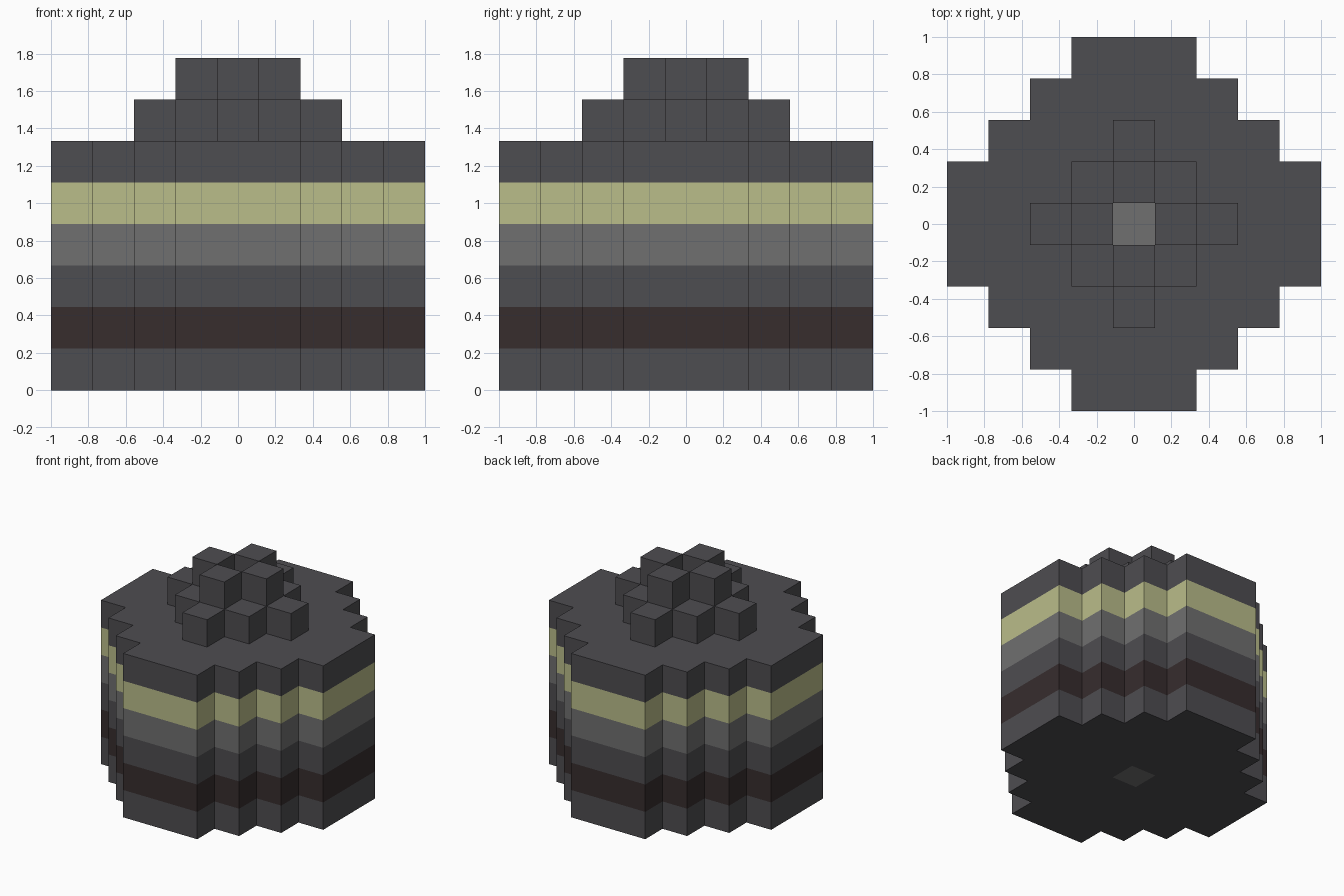
import bpy
import bmesh
from mathutils import Vector

if "Cube" in bpy.data.objects:
    bpy.data.objects.remove(bpy.data.objects["Cube"], do_unlink=True)

SIZE = 2 / 9  # edge of one block


def make_material(name, rgb):
    mat = bpy.data.materials.new(name)
    mat.use_nodes = True
    color = (*rgb, 1)
    mat.diffuse_color = color
    mat.node_tree.nodes["Principled BSDF"].inputs["Base Color"].default_value = color
    return mat


dark_grey = make_material("dark grey", (0.076, 0.074, 0.082))
mid_grey = make_material("mid grey", (0.162, 0.162, 0.162))
brown = make_material("dark brown", (0.038, 0.026, 0.027))
yellow = make_material("pale yellow", (0.491, 0.508, 0.254))


def diamond(reach, layer):
    """Blocks of one stepped round layer, leaving out the middle one."""
    span = range(-4, 5)
    return {(i, j, layer) for i in span for j in span
            if 0 < abs(i) + abs(j) <= reach}


# Parts from the ground up: name, blocks, material
parts = [
    ("base_band", diamond(5, 0), dark_grey),
    ("brown_band", diamond(5, 1), brown),
    ("lower_body_band", diamond(5, 2), dark_grey),
    ("grey_band", diamond(5, 3), mid_grey),
    ("yellow_band", diamond(5, 4), yellow),
    ("upper_body_band", diamond(5, 5), dark_grey),
    ("crown_lower_step", diamond(2, 6), dark_grey),
    ("crown_upper_step", diamond(1, 7), dark_grey),
    ("centre_core", {(0, 0, k) for k in range(7)}, mid_grey),
]
filled = set().union(*(cells for _, cells, _ in parts))


def build(name, cells, mat):
    """Join the exposed block sides of a part into one flat-faced mesh."""
    bm = bmesh.new()
    for cell in sorted(cells):
        centre = Vector((cell[0], cell[1], cell[2] + 0.5))
        for axis in range(3):
            for sign in (-1, 1):
                normal = Vector((0, 0, 0))
                normal[axis] = sign
                if tuple(c + int(n) for c, n in zip(cell, normal)) in filled:
                    continue
                u = Vector((0, 0, 0))
                u[(axis + 1) % 3] = 0.5
                v = normal.cross(u)
                mid = centre + normal / 2
                corners = (mid - u - v, mid + u - v, mid + u + v, mid - u + v)
                bm.faces.new([bm.verts.new(p * SIZE) for p in corners])
    bmesh.ops.remove_doubles(bm, verts=bm.verts[:], dist=0.001)
    mesh = bpy.data.meshes.new(name)
    bm.to_mesh(mesh)
    bm.free()
    mesh.materials.append(mat)
    obj = bpy.data.objects.new(name, mesh)
    bpy.context.collection.objects.link(obj)


for part in parts:
    build(*part)
